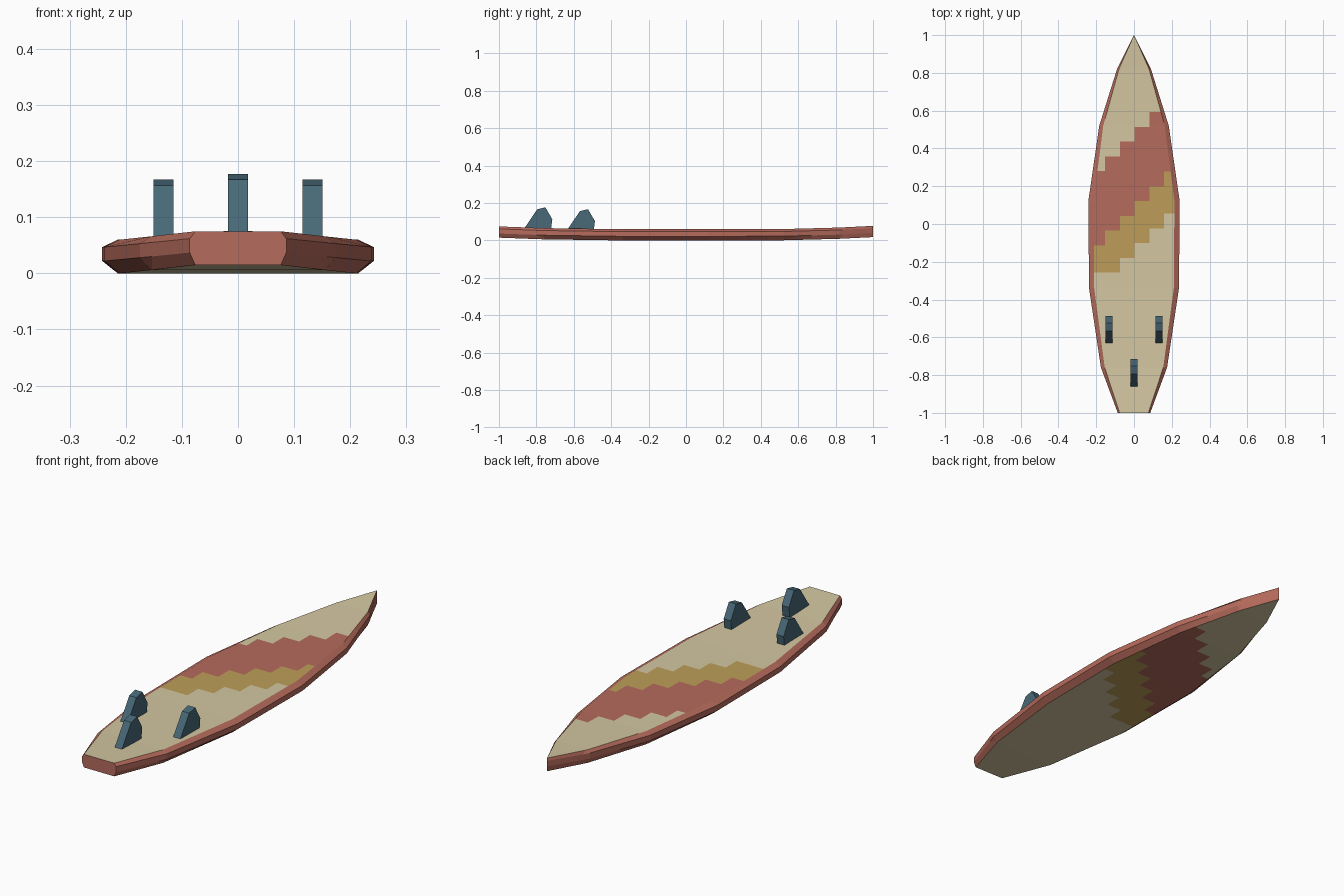
import bpy, bmesh, math

cube = bpy.data.objects.get("Cube")
if cube:
    bpy.data.objects.remove(cube, do_unlink=True)


def linear(c):
    c /= 255
    return c / 12.92 if c <= 0.04045 else ((c + 0.055) / 1.055) ** 2.4


def material(name, *rgb):
    color = [linear(c) for c in rgb] + [1]
    mat = bpy.data.materials.new(name)
    mat.use_nodes = True
    mat.diffuse_color = color
    mat.node_tree.nodes["Principled BSDF"].inputs["Base Color"].default_value = color
    return mat


cream = material("cream", 212, 199, 161)
red = material("faded red", 182, 107, 92)
yellow = material("mustard yellow", 190, 158, 88)
slate = material("slate blue", 72, 104, 119)
CREAM, RED, YELLOW = range(3)


def finish(name, bm, mats):
    bmesh.ops.recalc_face_normals(bm, faces=bm.faces)
    mesh = bpy.data.meshes.new(name)
    bm.to_mesh(mesh)
    bm.free()
    for mat in mats:
        mesh.materials.append(mat)
    obj = bpy.data.objects.new(name, mesh)
    bpy.context.collection.objects.link(obj)
    return obj


# Board: eight-sided sections lofted from tail to nose (y, half width, rocker)
stations = [(-1, .086, .015), (-.76, .175, .006), (-.34, .238, 0), (.12, .242, 0),
            (.52, .184, .001), (.82, .09, .009), (1, 0, .018)]
half_section = [(.885, 0), (1, .022), (1, .047), (.885, .06)]
section = half_section + [(-x, z) for x, z in reversed(half_section)]

bm = bmesh.new()
rings = [[bm.verts.new((x * w, y, z + lift)) for x, z in section]
         for y, w, lift in stations]
for a, b in zip(rings, rings[1:]):
    for i in range(8):
        j = (i + 1) % 8
        bm.faces.new((a[i], a[j], b[j], b[i]))
bm.faces.new(rings[0])
bmesh.ops.remove_doubles(bm, verts=bm.verts, dist=.0001)

# Stepped diagonal stripes, cut into the deck and the bottom
STEP, START = .078, -.153


def levels(k):
    return -.257 + STEP * max(k, 0), -.035 + STEP * k, .358 + STEP * k


def cut(co, normal):
    bmesh.ops.bisect_plane(bm, geom=bm.verts[:] + bm.edges[:] + bm.faces[:],
                           plane_co=co, plane_no=normal)


for k in range(5):
    cut((START + STEP * k, 0, 0), (1, 0, 0))
for y in sorted({round(y, 4) for k in range(-1, 5) for y in levels(k)}):
    cut((0, y, 0), (0, 1, 0))

bm.normal_update()
for face in bm.faces:
    if abs(face.normal.z) < .98:
        face.material_index = RED
        continue
    center = face.calc_center_median()
    low, middle, high = levels(math.floor((center.x - START) / STEP))
    if low < center.y < middle:
        face.material_index = YELLOW
    elif middle < center.y < high:
        face.material_index = RED
    else:
        face.material_index = CREAM
finish("board", bm, [cream, red, yellow])

# Fins: one swept profile (y, z), extruded sideways
fin_profile = [(-.075, -.008), (-.07, 0), (0, .103), (.043, .113), (.08, .05), (.073, -.008)]


def fin(name, x, y, z):
    bm = bmesh.new()
    face = bm.faces.new([bm.verts.new((x - .018, y + py, z + pz)) for py, pz in fin_profile])
    side = bmesh.ops.extrude_face_region(bm, geom=[face])["geom"]
    bmesh.ops.translate(bm, vec=(.036, 0, 0),
                        verts=[v for v in side if isinstance(v, bmesh.types.BMVert)])
    finish(name, bm, [slate])


fin("center_fin", 0, -.795, .064)
fin("left_fin", .133, -.567, .054)
fin("right_fin", -.133, -.567, .054)
